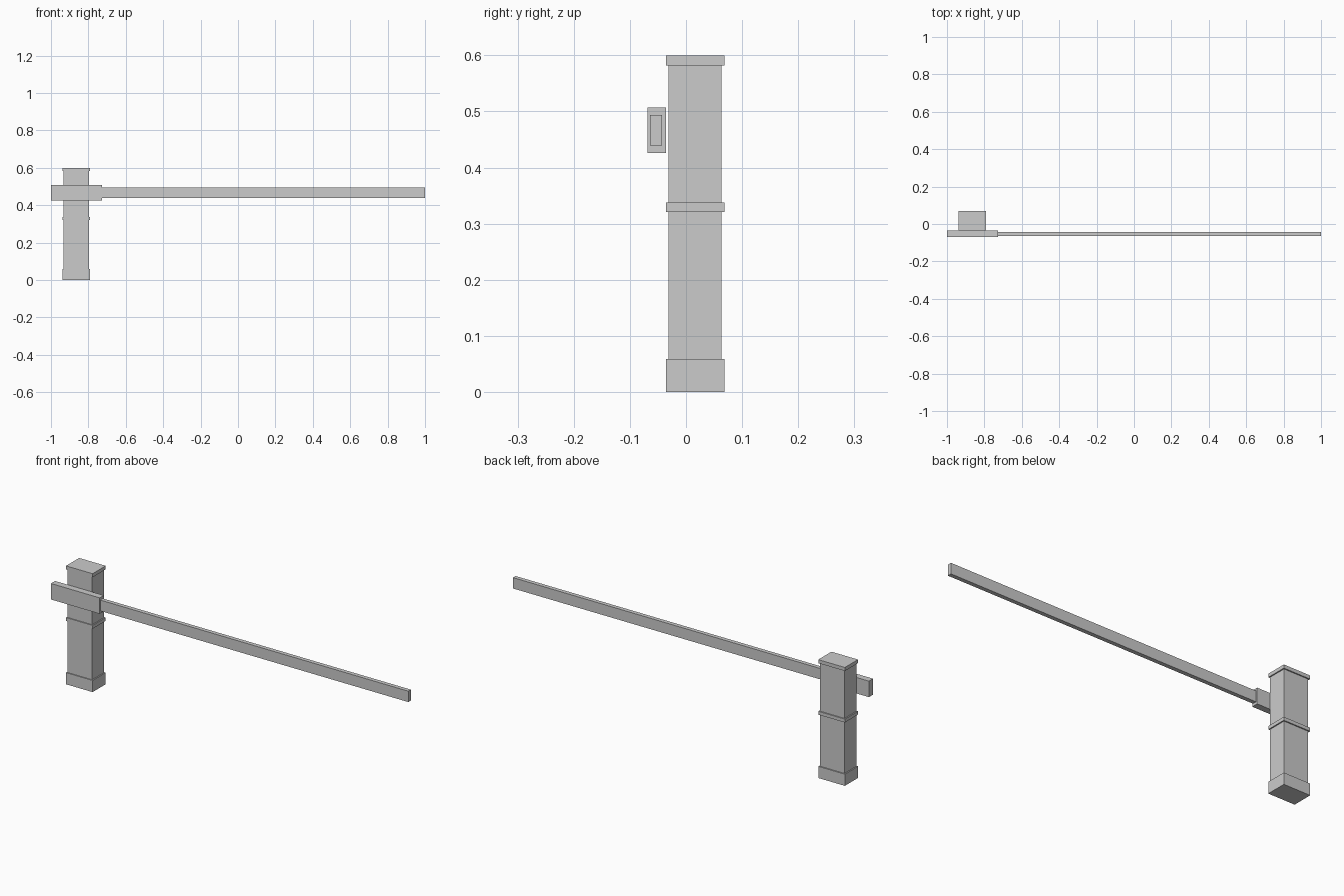
import bpy
import bmesh
from mathutils import Vector

if "Cube" in bpy.data.objects:
    bpy.data.objects.remove(bpy.data.objects["Cube"])


def box(name, x, y, z):
    """Box between (min, max) limits on each axis."""
    bm = bmesh.new()
    bmesh.ops.create_cube(bm, size=1)
    lo, hi = (Vector(v) for v in zip(x, y, z))
    for v in bm.verts:
        v.co = (lo + hi) / 2 + v.co * (hi - lo)
    mesh = bpy.data.meshes.new(name)
    bm.to_mesh(mesh)
    bm.free()
    obj = bpy.data.objects.new(name, mesh)
    bpy.context.collection.objects.link(obj)
    return obj


# Post: shaft with plinth, middle band and cap standing proud of it
box("post_shaft", (-0.933, -0.796), (-0.031, 0.063), (0.055, 0.585))
trim_x, trim_y = (-0.939, -0.79), (-0.036, 0.069)
for name, z in (("post_plinth", (0, 0.059)),
                ("post_band", (0.321, 0.338)),
                ("post_cap", (0.582, 0.6))):
    box(name, trim_x, trim_y, z)

# Counterweight sleeve on the front of the post, holding the long arm
box("arm_sleeve", (-1, -0.727), (-0.069, -0.036), (0.426, 0.507))
box("barrier_arm", (-0.735, 1), (-0.064, -0.043), (0.439, 0.494))
